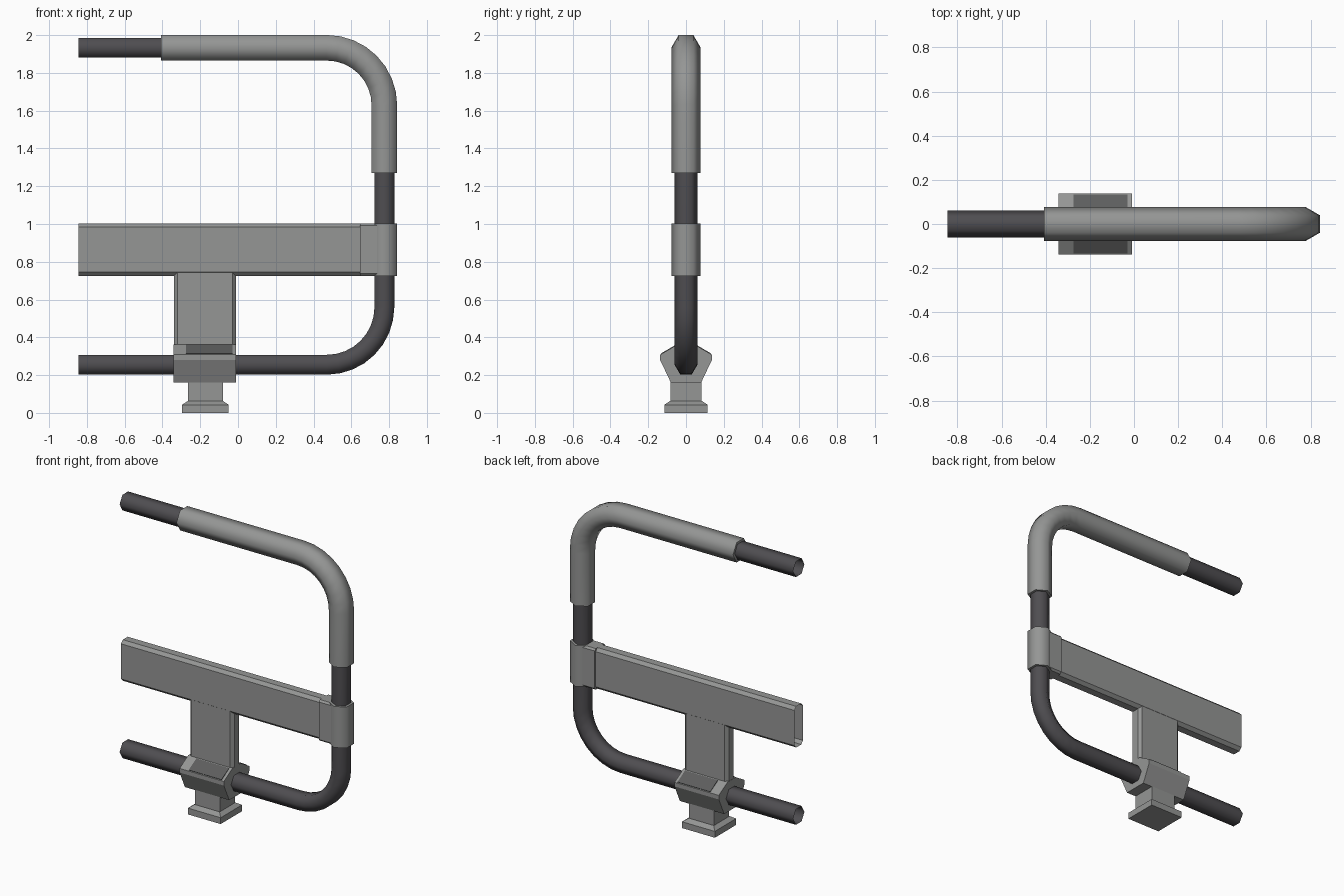
import bpy, bmesh, math
from mathutils import Vector

if "Cube" in bpy.data.objects:
    bpy.data.objects.remove(bpy.data.objects["Cube"])


def material(name, rgb):
    m = bpy.data.materials.new(name)
    m.diffuse_color = (*rgb, 1)
    m.use_nodes = True
    m.node_tree.nodes["Principled BSDF"].inputs["Base Color"].default_value = m.diffuse_color
    return m


LIGHT = material("light_grey", (0.30, 0.305, 0.30))
DARK = material("dark_grey", (0.078, 0.075, 0.082))
WORN = material("worn_grey", (0.11, 0.112, 0.112))


def loft(name, rings, mat, cap_start=True, cap_end=True, smooth=None):
    """Skin a list of equal-length point rings."""
    bm = bmesh.new()
    loops = [[bm.verts.new(p) for p in r] for r in rings]
    n = len(loops[0])
    for a, b in zip(loops, loops[1:]):
        for i in range(n):
            j = (i + 1) % n
            bm.faces.new((a[i], a[j], b[j], b[i]))
    if cap_start:
        bm.faces.new(loops[0])
    if cap_end:
        bm.faces.new(loops[-1])
    bmesh.ops.recalc_face_normals(bm, faces=bm.faces)
    me = bpy.data.meshes.new(name)
    bm.to_mesh(me)
    bm.free()
    me.materials.append(mat)
    ob = bpy.data.objects.new(name, me)
    bpy.context.collection.objects.link(ob)
    if smooth:
        bpy.ops.object.select_all(action='DESELECT')
        ob.select_set(True)
        bpy.context.view_layer.objects.active = ob
        bpy.ops.object.shade_smooth_by_angle(angle=math.radians(smooth))
    return ob


def tube(name, path, r, mat, cap_start=True, cap_end=True):
    """Six-sided tube along an (x, z) path."""
    rings = []
    for i, (x, z) in enumerate(path):
        a, b = path[max(i - 1, 0)], path[min(i + 1, len(path) - 1)]
        if i == 0 or i == len(path) - 1:
            t = Vector((round(b[0] - a[0], 2), round(b[1] - a[1], 2))).normalized()
        else:
            t = Vector((b[0] - a[0], b[1] - a[1])).normalized()
            p = (Vector(path[i]) - Vector(a)).normalized()
            q = (Vector(b) - Vector(path[i])).normalized()
            t = (p + q).normalized()
        ring = []
        for k in range(6):
            c, s = r * math.cos(k * math.pi / 3), r * math.sin(k * math.pi / 3)
            ring.append((x - t.y * s, c, z + t.x * s))
        rings.append(ring)
    return loft(name, rings, mat, cap_start, cap_end, smooth=70)


def bevelled(hw, hh, b, cu=0, cv=0):
    """Rectangle with cut corners."""
    pts = [(hw, hh - b), (hw - b, hh), (b - hw, hh), (-hw, hh - b),
           (-hw, b - hh), (b - hw, -hh), (hw - b, -hh), (hw, b - hh)]
    return [(cu + u, cv + v) for u, v in pts]


def along_x(prof, x):
    return [(x, y, z) for y, z in prof]


def square(cx, hx, hy, z):
    return [(cx + sx * hx, sy * hy, z) for sx, sy in ((1, 1), (-1, 1), (-1, -1), (1, -1))]


def bend(cz, a0, a1, steps=8):
    """Quarter turn of the rail centre line."""
    out = []
    for i in range(steps + 1):
        a = math.radians(a0 + (a1 - a0) * i / steps)
        out.append((0.47 + 0.305 * math.cos(a), cz + 0.305 * math.sin(a)))
    return out


# Bent rail and its padded sleeve
top_bend, low_bend = bend(1.628, 90, 0), bend(0.56, 0, -90)
tube("bent_rail", [(-0.845, 1.933)] + top_bend + low_bend + [(-0.845, 0.255)],
     0.0605, DARK, False, False)
tube("rail_sleeve", [(-0.407, 1.933)] + top_bend + [(0.775, 1.27)], 0.078, LIGHT)

# Collar joining the board to the rail
tube("board_collar", [(0.775, 1.003), (0.775, 0.725)], 0.078, LIGHT)
bracket = bevelled(0.056, 0.139, 0.012, 0, 0.864)
loft("collar_bracket", [along_x(bracket, x) for x in (0.645, 0.76)], LIGHT)

# Horizontal board, open at its free end
board = bevelled(0.046, 0.139, 0.02, 0, 0.864)
loft("board", [along_x(board, x) for x in (-0.845, 0.7)], LIGHT, cap_start=False)

# Upright post between clamp and board
post = bevelled(0.165, 0.045, 0.02, -0.175, 0)
loft("post", [[(x, y, z) for x, y in post] for z in (0.33, 0.75)], LIGHT)

# Clamp around the lower rail
half = [(0.08, 0.16), (0.137, 0.28), (0.137, 0.308), (0.045, 0.362)]
clamp = half + [(-y, z) for y, z in reversed(half)]
loft("clamp", [along_x(clamp, x) for x in (-0.342, -0.01)], LIGHT)

# Worn plates on the sloping clamp shoulders
for side, label in ((-1, "front"), (1, "back")):
    p = [(0.131, 0.308), (0.05, 0.355), (0.053, 0.361), (0.134, 0.314)]
    p = [(side * y, z) for y, z in p]
    loft("clamp_plate_" + label, [along_x(p, x) for x in (-0.275, -0.03)], WORN)

# Stem and stepped foot
loft("stem", [square(-0.173, 0.093, 0.081, z) for z in (0.05, 0.2)], LIGHT)
loft("foot", [square(-0.173, 0.123, 0.114, 0), square(-0.173, 0.123, 0.114, 0.043),
              square(-0.173, 0.095, 0.086, 0.062)], LIGHT)
